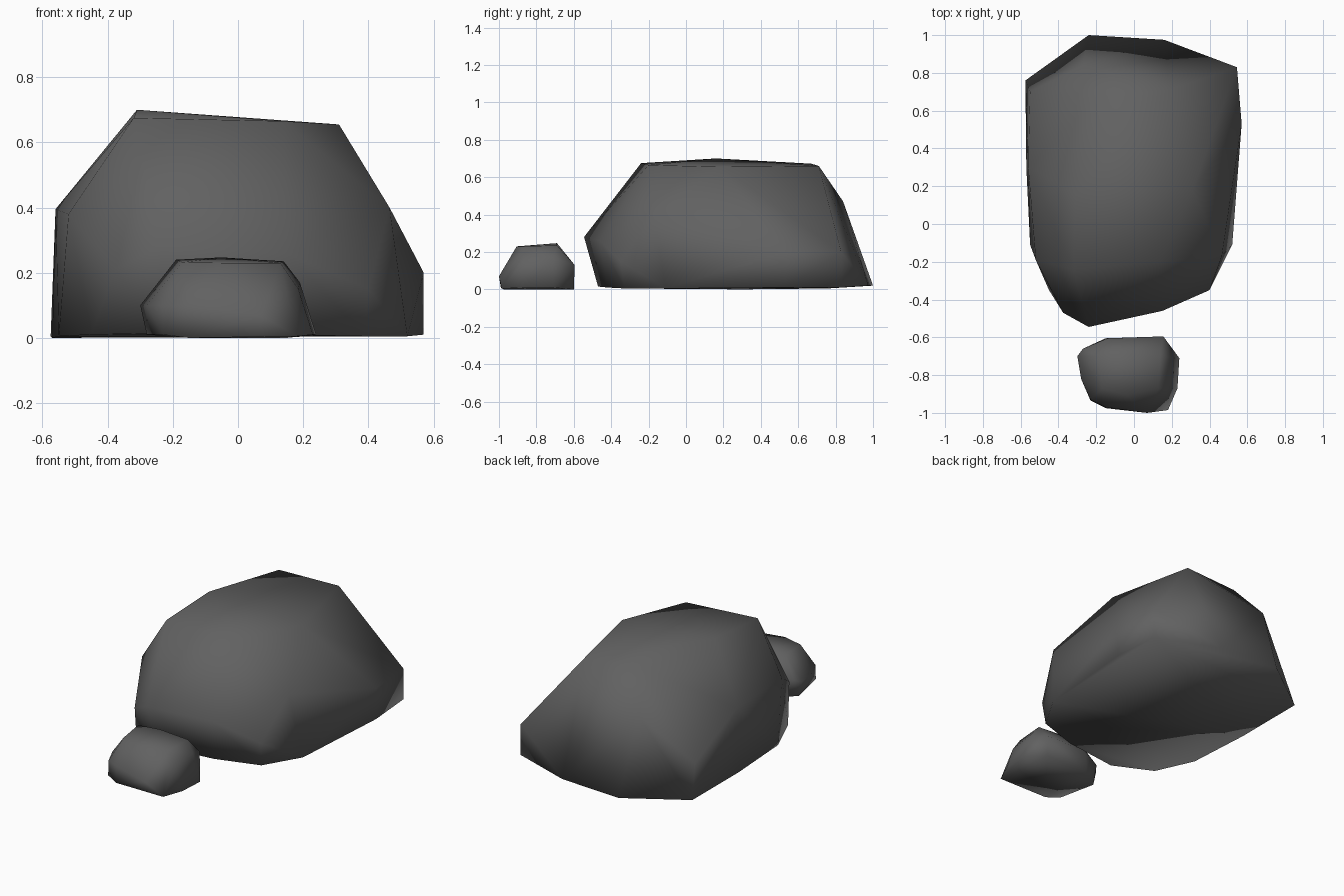
import bpy, bmesh

stone = bpy.data.materials.new("dark grey stone")
stone.diffuse_color = (0.12, 0.12, 0.12, 1)


def boulder(name, rings):
    """Smooth-shaded faceted rock: convex hull around a few contour rings."""
    bm = bmesh.new()
    for ring in rings:
        for p in ring:
            bm.verts.new(p)
    bmesh.ops.convex_hull(bm, input=bm.verts[:])
    loose = [v for v in bm.verts if not v.link_faces]
    bmesh.ops.delete(bm, geom=loose, context='VERTS')
    bmesh.ops.recalc_face_normals(bm, faces=bm.faces[:])
    for f in bm.faces:
        f.smooth = True
    me = bpy.data.meshes.new(name)
    bm.to_mesh(me)
    bm.free()
    me.materials.append(stone)
    ob = bpy.data.objects.new(name, me)
    bpy.context.collection.objects.link(ob)
    return ob


# Large rock: footprint, widest contour, flattened crown
boulder("large_rock", [
    [(-.24, 1, .02), (.16, .975, .02), (.545, .83, .01), (.57, .53, .01),
     (.52, -.11, .005), (.39, -.33, .005), (.13, -.42, .01), (-.22, -.47, .015),
     (-.45, -.35, .01), (-.55, -.11, .005), (-.57, .3, 0), (-.575, .76, .005)],
    [(-.24, -.545, .28), (.15, -.46, .26), (.4, -.35, .15), (.465, -.17, .4),
     (.57, .53, .2), (.545, .83, .2), (-.27, .84, .47),
     (-.55, .7, .2), (-.56, .3, .395), (-.52, -.19, .38),
     (-.375, -.47, .21)],
    [(-.31, .16, .7), (-.32, -.24, .675), (.14, -.2, .665),
     (.31, .18, .655), (.19, .71, .66), (-.19, .67, .672)],
])

# Small rock in front
boulder("small_rock", [
    [(-.28, -.7, .01), (-.15, -.605, 0), (.15, -.6, 0), (.24, -.71, .01),
     (.23, -.87, .01), (.18, -.985, .005), (.07, -.99, .01), (-.15, -.975, 0),
     (-.23, -.935, .01)],
    [(-.3, -.7, .1), (-.27, -.66, .12), (-.14, -.605, .14), (.155, -.595, .13),
     (.19, -.71, .17), (.185, -.87, .15), (.07, -1, .07), (-.15, -.97, .1),
     (-.23, -.93, .1), (-.28, -.82, .1)],
    [(-.19, -.7, .24), (-.05, -.69, .247), (.14, -.69, .235),
     (.13, -.87, .23), (-.04, -.905, .23), (-.17, -.87, .232)],
])
